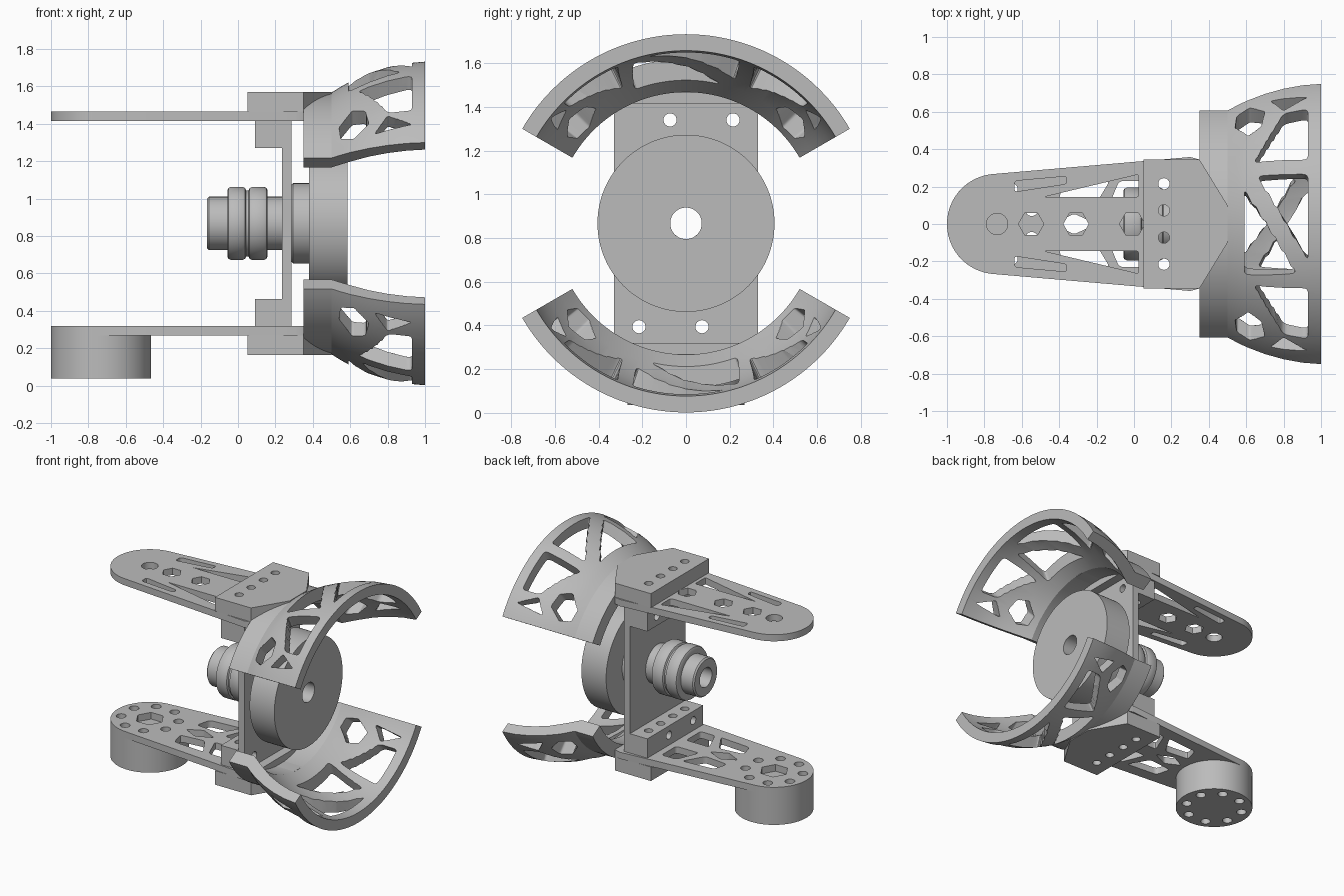
import bpy, bmesh
from math import sin, cos, pi, radians
from mathutils import Vector, Matrix

cube = bpy.data.objects.get("Cube")
if cube:
    bpy.data.objects.remove(cube)

AXIS_Z = 0.867          # height of the main axis; parts are built around z = 0
grey = bpy.data.materials.new("machined grey")
grey.use_nodes = True
grey.diffuse_color = (0.5, 0.5, 0.5, 1)
grey.node_tree.nodes["Principled BSDF"].inputs["Base Color"].default_value = (0.5, 0.5, 0.5, 1)
parts = []


# ---------- helpers ----------
def upright(u, v, w):
    return Vector((u, v, w))


def along_x(u, v, w):
    return Vector((w, u, v))


def radial(u, v, w):
    return Vector((u, w * sin(v), w * cos(v)))


def finish(name, bm, keep=True):
    bmesh.ops.recalc_face_normals(bm, faces=bm.faces)
    me = bpy.data.meshes.new(name)
    bm.to_mesh(me)
    bm.free()
    ob = bpy.data.objects.new(name, me)
    bpy.context.collection.objects.link(ob)
    if keep:
        me.materials.append(grey)
        parts.append(ob)
    else:
        ob.hide_render = True
    return ob


def loft(name, rings, closed, keep=True):
    """Skin a list of point rings; cap the ends unless closed."""
    bm = bmesh.new()
    vs = [[bm.verts.new(p) for p in ring] for ring in rings]
    n = len(rings[0])
    for i in range(len(vs) if closed else len(vs) - 1):
        a, b = vs[i], vs[(i + 1) % len(vs)]
        for j in range(n):
            bm.faces.new((a[j], a[(j + 1) % n], b[(j + 1) % n], b[j]))
    if not closed:
        bm.faces.new(vs[0])
        bm.faces.new(vs[-1])
    return finish(name, bm, keep)


def prism(name, pts, lo, hi, frame=upright, keep=True):
    return loft(name, [[frame(u, v, w) for u, v in pts] for w in (lo, hi)], False, keep)


def sweep(name, profile, half=pi, steps=96):
    """Turn an (x, radius) profile around the x axis."""
    full = half == pi
    count = steps if full else steps + 1
    rings = [[radial(x, -half + 2 * half * i / steps, r) for x, r in profile] for i in range(count)]
    return loft(name, rings, full)


def ngon(cx, cy, r, n=24):
    return [(cx + r * cos(2 * pi * i / n), cy + r * sin(2 * pi * i / n)) for i in range(n)]


def rect(x0, x1, half_y):
    return [(x0, -half_y), (x1, -half_y), (x1, half_y), (x0, half_y)]


def rounded(pts, r=0.025, fill=1):
    """Round polygon corners and split the straight runs."""
    out, n = [], len(pts)
    for i in range(n):
        p, q, s = (Vector(pts[k % n]) for k in (i, i - 1, i + 1))
        a = p + (q - p) * min(0.35, r / (q - p).length)
        b = p + (s - p) * min(0.35, r / (s - p).length)
        for k in range(5):
            t = k / 4
            out.append(a * (1 - t) ** 2 + p * 2 * t * (1 - t) + b * t * t)
        end = s + (p - s) * min(0.35, r / (s - p).length)
        out += [b.lerp(end, k / fill) for k in range(1, fill)]
    return [tuple(p) for p in out]


def mirror(pts):
    return [(u, -v) for u, v in pts]


def cut(ob, outlines, lo, hi, frame=upright):
    for pts in outlines:
        tool = prism("cutter", pts, lo, hi, frame, keep=False)
        mod = ob.modifiers.new("cut", 'BOOLEAN')
        mod.object, mod.operation, mod.solver = tool, 'DIFFERENCE', 'EXACT'
        bpy.context.view_layer.update()
        dg = bpy.context.evaluated_depsgraph_get()
        me = bpy.data.meshes.new_from_object(ob.evaluated_get(dg))
        ob.modifiers.clear()
        ob.data = me
        bpy.data.objects.remove(tool)


def lower_copy(ob, name):
    """Half turn about the main axis."""
    me = ob.data.copy()
    me.transform(Matrix.Rotation(pi, 4, 'X'))
    twin = bpy.data.objects.new(name, me)
    bpy.context.collection.objects.link(twin)
    parts.append(twin)


# ---------- hub, flange and wheel ----------
def collar(x0, x1, r, c=0.018):
    return [(x0, r - c), (x0 + c / 3, r - c / 3), (x0 + c, r), (x1 - c, r), (x1 - c / 3, r - c / 3), (x1, r - c)]


BORE = 0.072
sweep("hub", [(-0.165, BORE), (-0.165, 0.133), (-0.155, 0.143), (-0.057, 0.143)]
      + collar(-0.057, 0.044, 0.195) + collar(0.056, 0.158, 0.195)
      + [(0.158, 0.143), (0.235, 0.143), (0.235, BORE)])
sweep("wheel_flange", [(0.285, BORE), (0.285, 0.205), (0.295, 0.215), (0.38, 0.215), (0.38, BORE)])
sweep("wheel", [(0.38, BORE), (0.38, 0.405), (0.585, 0.405), (0.585, BORE)], steps=128)

# ---------- centre plate ----------
plate = prism("centre_plate", rect(0.235, 0.285, 0.33), -0.548, 0.548)
bolts = [(-0.073, 0.473), (0.215, 0.473)]
plate_bolts = [ngon(s * y, s * z, 0.03) for s in (1, -1) for y, z in bolts]
cut(plate, plate_bolts + [ngon(0, 0, BORE, 48)], 0, 0.5, along_x)

# ---------- clamp blocks ----------
screws = [ngon(0.16, y, 0.03) for y in (-0.215, -0.073, 0.073, 0.215)]
outer = prism("upper_outer_block", [(0.05, -0.345), (0.35, -0.345), (0.5, -0.1),
                                    (0.5, 0.1), (0.35, 0.345), (0.05, 0.345)], 0.598, 0.703)
cut(outer, screws, 0.4, 0.9)
lower_copy(outer, "lower_outer_block")
inner = prism("upper_inner_block", rect(0.09, 0.235, 0.33), 0.403, 0.548)
cut(inner, screws, 0.3, 0.7)
cut(inner, plate_bolts[:2], 0, 0.5, along_x)
lower_copy(inner, "lower_inner_block")

# ---------- arms ----------
END_X, END_R = -0.732, 0.268
nose = [(END_X + END_R * cos(a), END_R * sin(a))
        for a in (radians(95 + 170 * i / 40) for i in range(41))]
outline = nose + [(0.3, -0.358), (0.35, -0.345), (0.35, 0.345), (0.3, 0.358)]

upper = prism("upper_arm", outline, 0.548, 0.598)
slot = rounded([(-0.64, 0.172), (-0.36, 0.215), (-0.36, 0.255), (-0.64, 0.23)], 0.02)
gusset = rounded([(-0.48, 0.145), (0.025, 0.145), (0.025, 0.265)], 0.015)
hexes = [ngon(x, 0, 0.068, 6) for x in (-0.55, -0.31, -0.01)]
cut(upper, screws + hexes + [ngon(END_X, 0, 0.057, 32)]
    + [slot, mirror(slot), gusset, mirror(gusset)], 0.4, 0.8)

lower = prism("lower_arm", outline, -0.598, -0.548)
ring = [ngon(END_X + 0.2 * cos(a), 0.2 * sin(a), 0.034)
        for a in (pi / 8 + pi / 4 * i for i in range(8))]
cell_a = rounded([(-0.41, 0.1), (-0.38, 0.21), (-0.13, 0.23), (-0.22, 0.08)])
cell_b = rounded([(-0.15, 0.06), (-0.08, 0.23), (0.04, 0.23), (0.04, 0.06)])
diamond = rounded([(-0.43, 0), (-0.32, 0.055), (-0.2, 0), (-0.32, -0.055)], 0.015)
cut(lower, screws + ring + [ngon(END_X, 0, 0.1, 6), diamond,
    cell_a, mirror(cell_a), cell_b, mirror(cell_b)], -0.8, -0.4)

motor = prism("motor_can", ngon(END_X, 0, END_R, 96), -0.83, -0.598)
cut(motor, ring, -1, -0.4)

# ---------- curved guards ----------
shell = [(0.35, 0.7), (0.5, 0.7), (0.55, 0.731), (0.6, 0.759), (0.7, 0.803), (0.8, 0.835), (0.9, 0.856), (1, 0.865),
         (1, 0.79), (0.9, 0.778), (0.8, 0.753), (0.7, 0.715), (0.6, 0.661), (0.5, 0.6), (0.35, 0.6)]
guard = sweep("upper_guard", shell, radians(60), 64)


def window(*pts, r=0.03):
    return rounded([(x, radians(a)) for x, a in pts], r, 5)


side = window((0.93, 23.5), (0.93, 45.5), (0.8, 45), (0.64, 25))
wedge = window((0.8, 46.5), (0.93, 52), (0.73, 54), r=0.015)
pocket = window((0.55, 52), (0.62, 54), (0.7, 48.5), (0.68, 41), (0.61, 38), (0.54, 45), r=0.012)
cut(guard, [window((0.93, -13), (0.93, 18), (0.66, 19)),
            window((0.59, -21), (0.59, 14), (0.87, -18)),
            side, mirror(side), wedge, mirror(wedge), pocket, mirror(pocket)], 0.4, 1.1, radial)
lower_copy(guard, "lower_guard")

# ---------- place and shade ----------
bpy.ops.object.select_all(action='DESELECT')
for ob in parts:
    ob.data.transform(Matrix.Translation((0, 0, AXIS_Z)))
    ob.select_set(True)
bpy.context.view_layer.objects.active = parts[0]
bpy.ops.object.shade_smooth_by_angle(angle=radians(30))
